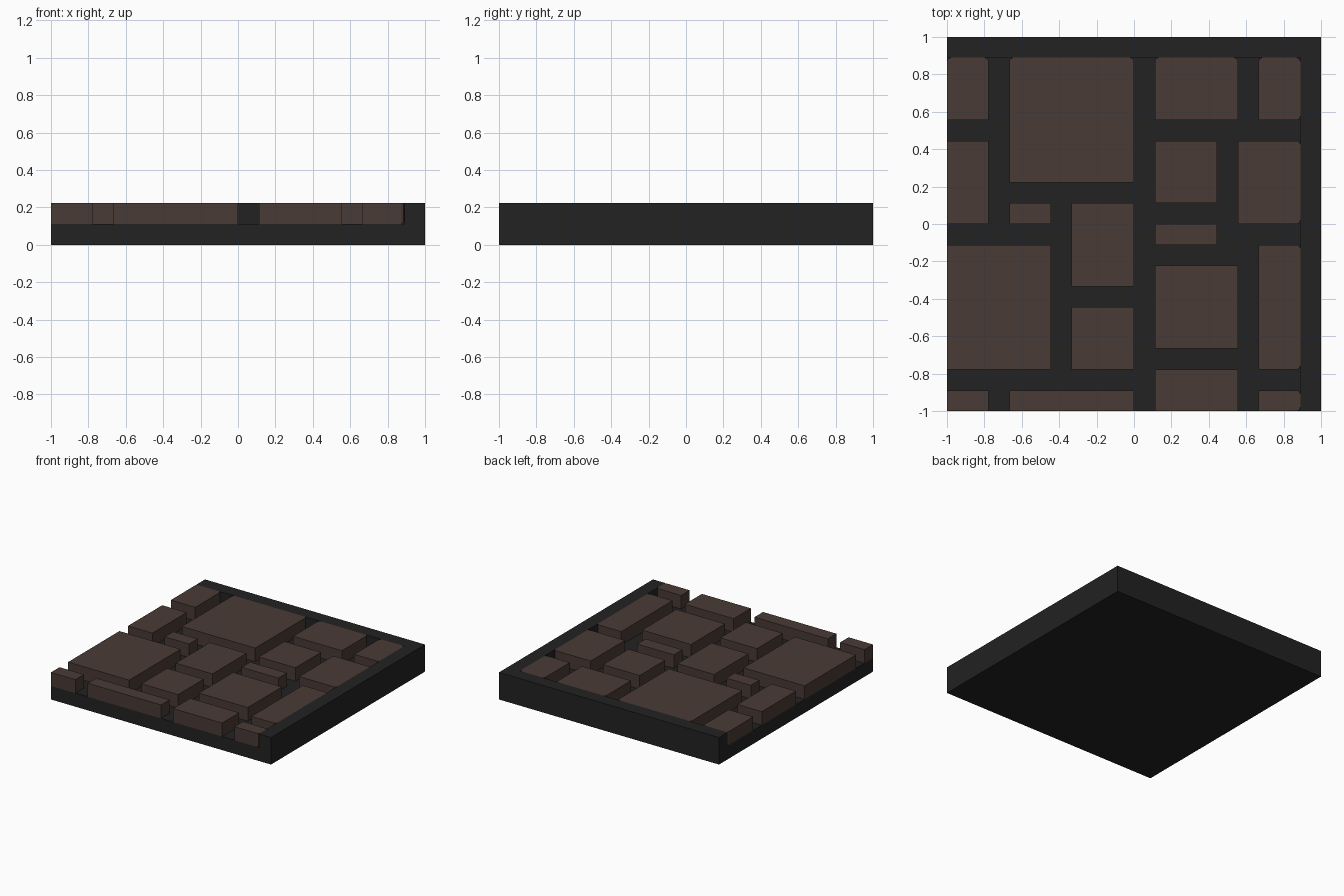
import bpy
import bmesh
from mathutils import Vector

cube = bpy.data.objects.get("Cube")
if cube:
    bpy.data.objects.remove(cube, do_unlink=True)

U = 1 / 9          # layout unit
BEVEL = 0.018      # softened edges where a stone meets the curb


def material(name, rgb):
    mat = bpy.data.materials.new(name)
    mat.use_nodes = True
    mat.diffuse_color = (*rgb, 1)
    mat.node_tree.nodes["Principled BSDF"].inputs["Base Color"].default_value = (*rgb, 1)
    return mat


def finish(name, bm, mat):
    bmesh.ops.recalc_face_normals(bm, faces=bm.faces)
    mesh = bpy.data.meshes.new(name)
    bm.to_mesh(mesh)
    bm.free()
    mesh.materials.append(mat)
    obj = bpy.data.objects.new(name, mesh)
    bpy.context.collection.objects.link(obj)
    return obj


def prism(outline, z0, z1):
    """Extrude a flat outline, given in layout units, between two heights."""
    bm = bmesh.new()
    face = bm.faces.new([bm.verts.new((x * U, y * U, z0 * U)) for x, y in outline])
    result = bmesh.ops.extrude_face_region(bm, geom=[face])
    verts = [v for v in result["geom"] if isinstance(v, bmesh.types.BMVert)]
    bmesh.ops.translate(bm, verts=verts, vec=Vector((0, 0, (z1 - z0) * U)))
    return bm


def stone(name, x0, x1, y0, y1, mat):
    bm = prism([(x0, y0), (x1, y0), (x1, y1), (x0, y1)], 1, 2)

    # Round the edges of any side that rests against the curb, except on top
    def on_curb(edge):
        return any(all(abs(v.co[axis] - 8 * U) < 0.001 for v in edge.verts)
                   for axis in (0, 1))

    def on_top(edge):
        return all(v.co.z > 1.9 * U for v in edge.verts)

    edges = [e for e in bm.edges if on_curb(e) and not on_top(e)]
    if edges:
        bmesh.ops.bevel(bm, geom=edges, offset=BEVEL, segments=2,
                        profile=0.5, affect="EDGES")
    return finish(name, bm, mat)


mortar = material("dark mortar", (0.016, 0.016, 0.016))
brown = material("brown stone", (0.066, 0.043, 0.035))

# Floor slab and the raised L-shaped curb along the left and back sides
finish("floor_slab", prism([(-9, -9), (9, -9), (9, 9), (-9, 9)], 0, 1), mortar)
finish("curb", prism([(8, -9), (9, -9), (9, 9), (-9, 9), (-9, 8), (8, 8)], 1, 2), mortar)

# Paving stones: x range, y range
stones = [
    (-9, -7, 5, 8), (-6, 0, 2, 8), (1, 5, 5, 8), (6, 8, 5, 8),
    (-9, -7, 0, 4), (1, 4, 1, 4), (5, 8, 0, 4), (-6, -4, 0, 1),
    (-3, 0, -3, 1), (1, 4, -1, 0), (-9, -4, -7, -1), (1, 5, -6, -2),
    (6, 8, -7, -1), (-3, 0, -7, -4), (-9, -7, -9, -8), (-6, 0, -9, -8),
    (1, 5, -9, -7), (6, 8, -9, -8),
]
for number, spans in enumerate(stones, 1):
    stone(f"paving_stone_{number}", *spans, brown)
